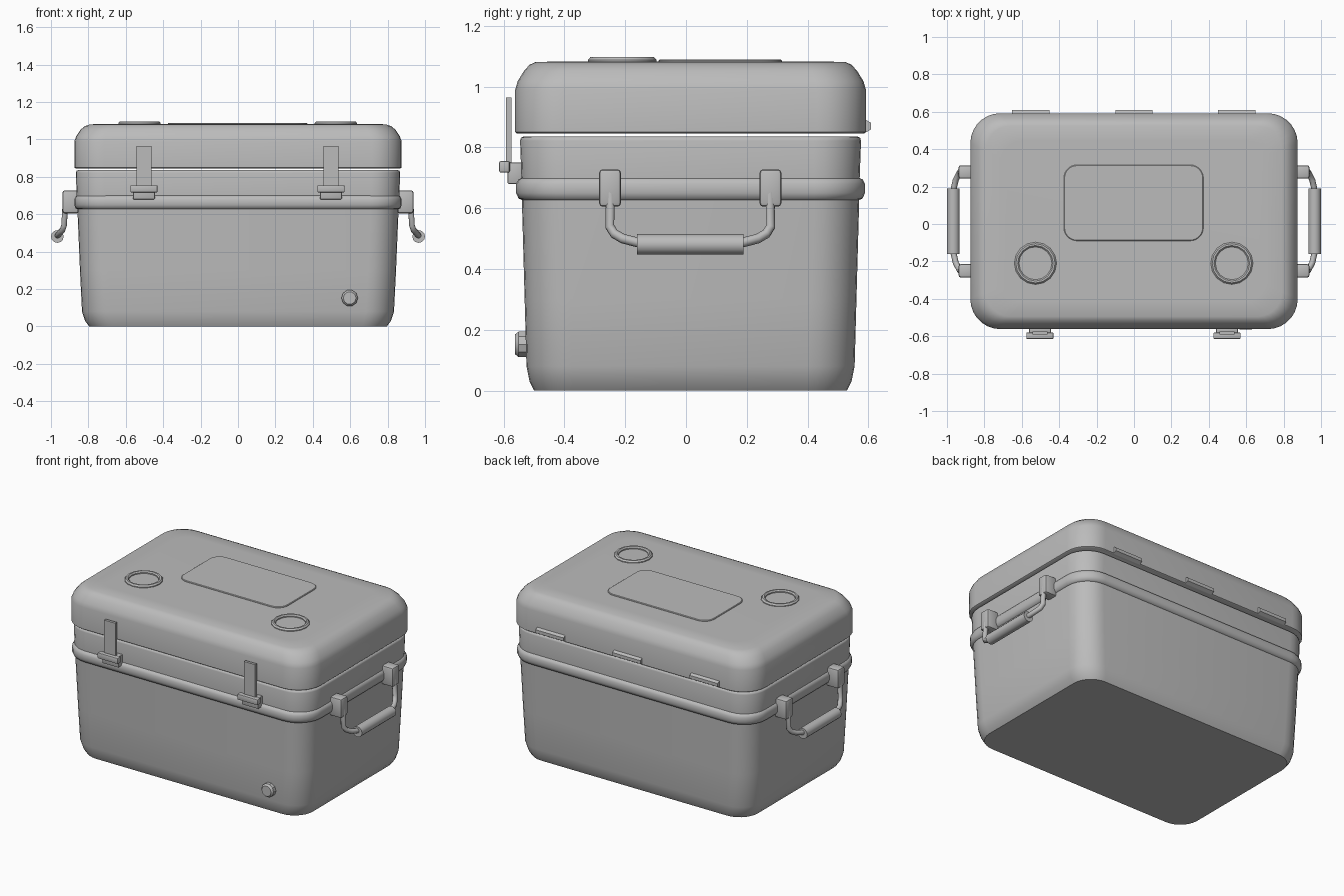
import bpy, bmesh
from math import sin, cos, pi, radians
from mathutils import Matrix, Vector

if "Cube" in bpy.data.objects:
    bpy.data.objects.remove(bpy.data.objects["Cube"], do_unlink=True)

GREY = (0.5, 0.5, 0.5, 1)
mat = bpy.data.materials.new("plain grey")
mat.use_nodes = True
mat.diffuse_color = GREY
mat.node_tree.nodes["Principled BSDF"].inputs["Base Color"].default_value = GREY

CY = 0.015  # body centre along y


def finish(name, bm, smooth=35):
    bmesh.ops.recalc_face_normals(bm, faces=bm.faces)
    mesh = bpy.data.meshes.new(name)
    bm.to_mesh(mesh)
    bm.free()
    mesh.materials.append(mat)
    obj = bpy.data.objects.new(name, mesh)
    bpy.context.collection.objects.link(obj)
    if smooth:
        bpy.ops.object.select_all(action="DESELECT")
        obj.select_set(True)
        bpy.context.view_layer.objects.active = obj
        bpy.ops.object.shade_smooth_by_angle(angle=radians(smooth))
    return obj


def rounded_rect(hx, hy, r, steps=7):
    """Outline of a rectangle with round corners."""
    pts = []
    for q, (sx, sy) in enumerate([(1, 1), (-1, 1), (-1, -1), (1, -1)]):
        for i in range(steps + 1):
            a = (q + i / steps) * pi / 2
            pts.append((sx * (hx - r) + r * cos(a), sy * (hy - r) + r * sin(a)))
    return pts


def skin(bm, rings, caps=True, closed=False):
    loops = [[bm.verts.new(p) for p in ring] for ring in rings]
    pairs = list(zip(loops, loops[1:]))
    if closed:
        pairs.append((loops[-1], loops[0]))
    n = len(loops[0])
    for a, b in pairs:
        for i in range(n):
            j = (i + 1) % n
            bm.faces.new((a[i], a[j], b[j], b[i]))
    if caps and not closed:
        bm.faces.new(loops[0])
        bm.faces.new(loops[-1])


def shell(name, levels, cx=0, cy=CY, smooth=35):
    """Stack of rounded rectangles (half x, half y, radius, z)."""
    bm = bmesh.new()
    skin(bm, [[(x + cx, y + cy, z) for x, y in rounded_rect(hx, hy, r)]
              for hx, hy, r, z in levels])
    return finish(name, bm, smooth)


def box(name, lo, hi, bevel=0.0):
    bm = bmesh.new()
    lo, hi = Vector(lo), Vector(hi)
    bmesh.ops.create_cube(bm, size=1, matrix=Matrix.Translation((lo + hi) / 2)
                          @ Matrix.Diagonal((*(hi - lo), 1)))
    if bevel:
        bmesh.ops.bevel(bm, geom=bm.edges[:], offset=bevel, segments=2,
                        profile=0.5, affect="EDGES")
    return finish(name, bm, 35 if bevel else 0)


def lathe(name, profile, centre, axis="Z", sides=12, closed=False, smooth=35):
    """Turn (radius, height) points around an axis."""
    bm = bmesh.new()
    skin(bm, [[(r * cos(2 * pi * i / sides), r * sin(2 * pi * i / sides), h)
               for i in range(sides)] for r, h in profile], closed=closed)
    turn = Vector((0, 0, 1)).rotation_difference(
        Vector({"X": (1, 0, 0), "Y": (0, -1, 0), "Z": (0, 0, 1)}[axis]))
    bmesh.ops.transform(bm, verts=bm.verts,
                        matrix=Matrix.Translation(centre) @ turn.to_matrix().to_4x4())
    return finish(name, bm, smooth)


# Tapered tub
shell("tub", [(0.795, 0.515, 0.13, 0), (0.818, 0.53, 0.145, 0.03),
              (0.834, 0.54, 0.15, 0.08), (0.845, 0.546, 0.15, 0.3),
              (0.86, 0.556, 0.15, 0.66)])
# Bulging band around the tub
shell("band", [(0.855, 0.55, 0.15, 0.625), (0.868, 0.566, 0.16, 0.632),
               (0.875, 0.574, 0.165, 0.65), (0.875, 0.574, 0.165, 0.68),
               (0.868, 0.566, 0.16, 0.695), (0.855, 0.55, 0.15, 0.702)], smooth=50)
# Upper rim
shell("rim", [(0.862, 0.556, 0.15, 0.68), (0.867, 0.561, 0.155, 0.822),
              (0.864, 0.558, 0.152, 0.832), (0.855, 0.55, 0.145, 0.836)], smooth=50)
# Domed lid
shell("lid", [(0.868, 0.57, 0.155, 0.845), (0.875, 0.577, 0.16, 0.85),
              (0.875, 0.577, 0.16, 0.99), (0.865, 0.569, 0.158, 1.018),
              (0.842, 0.548, 0.15, 1.052), (0.818, 0.53, 0.14, 1.072),
              (0.79, 0.51, 0.13, 1.081), (0.70, 0.43, 0.10, 1.083)], smooth=40)
# Raised panel on the lid
shell("lid_panel", [(0.373, 0.203, 0.07, 1.075), (0.373, 0.203, 0.07, 1.086),
                    (0.369, 0.199, 0.066, 1.089)], cx=-0.002, cy=0.113, smooth=30)

# Cup rings
for side, x in (("right", -0.527), ("left", 0.523)):
    lathe(f"cup_ring_{side}", [(0.113, 1.078), (0.113, 1.088), (0.105, 1.097),
                               (0.095, 1.097), (0.088, 1.09), (0.088, 1.078)],
          (x, -0.21, 0), sides=16, closed=True)

# Front latches
for side, x in (("right", -0.503), ("left", 0.497)):
    box(f"latch_strap_{side}", (x - 0.04, -0.592, 0.74), (x + 0.04, -0.575, 0.965))
    box(f"latch_clip_{side}", (x - 0.073, -0.615, 0.717), (x + 0.073, -0.58, 0.755), 0.006)
    box(f"latch_base_{side}", (x - 0.058, -0.587, 0.68), (x + 0.058, -0.54, 0.75), 0.004)

# Drain plug
lathe("drain_plug", [(0.044, 0), (0.044, 0.035), (0.034, 0.047)],
      (0.597, -0.516, 0.152), axis="Y", sides=10)

# Rear hinges
for i, x in enumerate((-0.553, 0, 0.55)):
    lathe(f"hinge_{i + 1}", [(0.021, -0.1), (0.021, 0.1)], (x, 0.591, 0.87),
          axis="X", sides=6, smooth=0)

# Side handles: two brackets, a bent bar and a grip
HY = 0.014
for side, s in (("left", 1), ("right", -1)):
    for end, e in (("front", -1), ("back", 1)):
        y = HY + e * 0.264
        xs = sorted((s * 0.85, s * 0.938))
        box(f"handle_bracket_{side}_{end}", (xs[0], y - 0.036, 0.605),
            (xs[1], y + 0.036, 0.728), 0.012)
    half = [(0.922, 0.262, 0.67), (0.93, 0.265, 0.54), (0.938, 0.25, 0.516),
            (0.953, 0.222, 0.5), (0.966, 0.165, 0.485)]
    path = half + [(x, -y, z) for x, y, z in reversed(half)]
    curve = bpy.data.curves.new("handle_bar", "CURVE")
    curve.dimensions = "3D"
    curve.bevel_depth = 0.016
    curve.bevel_resolution = 2
    curve.use_fill_caps = True
    spline = curve.splines.new("POLY")
    spline.points.add(len(path) - 1)
    for point, (x, y, z) in zip(spline.points, path):
        point.co = (s * x, y + HY, z, 1)
    curve.materials.append(mat)
    bar = bpy.data.objects.new(f"handle_bar_{side}", curve)
    bpy.context.collection.objects.link(bar)
    bpy.ops.object.select_all(action="DESELECT")
    bar.select_set(True)
    bpy.context.view_layer.objects.active = bar
    bpy.ops.object.convert(target="MESH")
    bpy.ops.object.shade_smooth_by_angle(angle=radians(50))
    lathe(f"handle_grip_{side}", [(0.034, -0.175), (0.034, 0.175)],
          (s * 0.966, HY, 0.481), axis="Y", sides=12)
